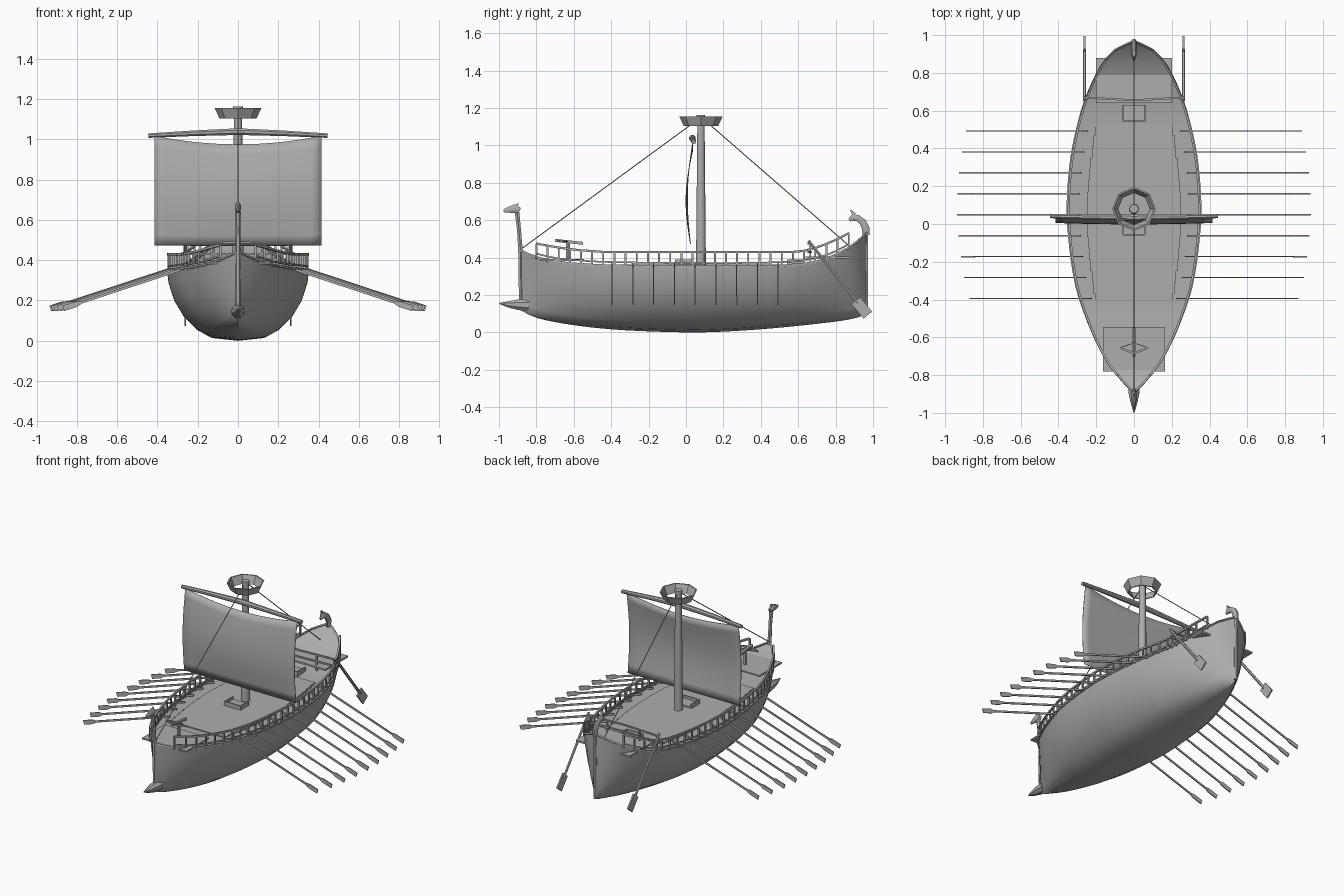
import bpy, bmesh, math
from mathutils import Vector

if "Cube" in bpy.data.objects:
    bpy.data.objects.remove(bpy.data.objects["Cube"])

mat = bpy.data.materials.new("ship grey")
mat.diffuse_color = (0.42, 0.42, 0.42, 1)
mat.use_nodes = True
mat.node_tree.nodes["Principled BSDF"].inputs["Base Color"].default_value = mat.diffuse_color

# hull stations: y, half width, keel height, sheer height
ST = [(-.885, .006, .12, .44), (-.82, .07, .085, .41), (-.7, .158, .055, .38),
      (-.5, .25, .026, .362), (-.3, .312, .01, .356), (0, .35, 0, .352),
      (.15, .35, .002, .352), (.35, .332, .013, .354), (.55, .29, .03, .36),
      (.7, .24, .046, .38), (.83, .175, .062, .43), (.92, .1, .08, .49), (.965, .006, .1, .535)]
# midship section: fraction of width, fraction of height
SEC = [(0, 0), (.37, .04), (.57, .15), (.77, .35), (.9, .57), (.98, .82), (1, 1)]


def station(y):
    """Smoothly interpolated (half width, keel, sheer) at y."""
    y = min(max(y, ST[0][0]), ST[-1][0])
    i = max(k for k in range(len(ST) - 1) if ST[k][0] <= y)
    a, b = ST[i], ST[i + 1]
    p, n = ST[max(i - 1, 0)], ST[min(i + 2, len(ST) - 1)]
    h = b[0] - a[0]
    t = (y - a[0]) / h
    out = []
    for k in (1, 2, 3):
        m0 = (b[k] - p[k]) / (b[0] - p[0]) * h
        m1 = (n[k] - a[k]) / (n[0] - a[0]) * h
        out.append((2*t**3 - 3*t*t + 1) * a[k] + (t**3 - 2*t*t + t) * m0
                   + (3*t*t - 2*t**3) * b[k] + (t**3 - t*t) * m1)
    return out


def finish(name, bm, smooth=None):
    bmesh.ops.recalc_face_normals(bm, faces=bm.faces)
    me = bpy.data.meshes.new(name)
    bm.to_mesh(me)
    bm.free()
    ob = bpy.data.objects.new(name, me)
    bpy.context.collection.objects.link(ob)
    me.materials.append(mat)
    if smooth:
        bpy.ops.object.select_all(action='DESELECT')
        ob.select_set(True)
        bpy.context.view_layer.objects.active = ob
        bpy.ops.object.shade_smooth_by_angle(angle=math.radians(smooth))
    return ob


def loft(bm, rows, close=False):
    """Skin a list of point rows."""
    vs = [[bm.verts.new(p) for p in r] for r in rows]
    n = len(rows[0])
    for a, b in zip(vs, vs[1:]):
        for i in range(n if close else n - 1):
            j = (i + 1) % n
            bm.faces.new((a[i], a[j], b[j], b[i]))
    return vs


def sweep(bm, pts, radii, sides=6, flat=1.0, ref='X'):
    """Capped bar along a path; flat scales its thickness along the ref axis."""
    pts = [Vector(p) for p in pts]
    if not isinstance(radii, (list, tuple)):
        radii = [radii] * len(pts)
    axis = Vector((1, 0, 0)) if ref == 'X' else Vector((0, 1, 0))
    rows = []
    for i, p in enumerate(pts):
        t = (pts[min(i + 1, len(pts) - 1)] - pts[max(i - 1, 0)]).normalized()
        u = t.cross(axis).normalized()
        v = t.cross(u)
        rows.append([p + radii[i] * (math.cos(a) * u + flat * math.sin(a) * v)
                     for a in [(k + .5) * math.tau / sides for k in range(sides)]])
    vs = loft(bm, rows, True)
    bm.faces.new(vs[0])
    bm.faces.new(vs[-1])


def box(bm, x0, x1, y0, y1, z0, z1):
    vs = loft(bm, [[(x0, y0, z), (x1, y0, z), (x1, y1, z), (x0, y1, z)] for z in (z0, z1)], True)
    bm.faces.new(vs[0])
    bm.faces.new(vs[1])


# hull skin and deck
ys = [-.885 + 1.85 * i / 40 for i in range(41)]
ys[-1:] = [.945, .965]
hull_rows, deck_rows = [], []
for y in ys:
    w, k, s = station(y)
    vee = .5 * max(0, (abs(y) - .45) / .5)          # sharper section near the ends
    half = [(w * (f * (1 - vee) + g ** .6 * vee), y, k + g * (s - k)) for f, g in SEC]
    hull_rows.append([(-x, y, z) for x, y, z in half[:0:-1]] + half)
    deck_rows.append([(x * w * .99, y, s - .004) for x in (-1, 0, 1)])
bm = bmesh.new()
loft(bm, hull_rows)
finish("hull", bm, 40)
bm = bmesh.new()
loft(bm, deck_rows)
finish("deck", bm, 30)

# gunwale strips, stem and stern posts, ram
bm = bmesh.new()
for s in (-1, 1):
    sweep(bm, [(s * station(y)[0], y, station(y)[2]) for y in ys], .007, 4, ref='X')
finish("gunwales", bm)
bm = bmesh.new()
sweep(bm, [(0, -.882, .12), (0, -.885, .44), (0, -.893, .55), (0, -.903, .64)],
      [.012, .014, .012, .014], 6)
sweep(bm, [(0, .962, .1), (0, .964, .535)], .012, 6)
finish("end_posts", bm)
bm = bmesh.new()
sweep(bm, [(0, -.84, .145), (0, -.9, .148), (0, -.95, .15), (0, -.998, .155)], [.036, .03, .018, .003], 8)
finish("ram", bm, 40)

# carved bow head and curled stern head
bm = bmesh.new()
sweep(bm, [(0, -.89, .65), (0, -.915, .662), (0, -.945, .656), (0, -.975, .65)], [.018, .026, .018, .008], 8, .65)
sweep(bm, [(0, -.905, .675), (0, -.898, .69)], [.009, .003], 4)
finish("bow_head", bm, 40)
bm = bmesh.new()
sweep(bm, [(0, .962, .52), (0, .96, .56), (0, .945, .59), (0, .92, .61), (0, .895, .615), (0, .872, .60)],
      [.02, .022, .02, .018, .022, .008], 8, .7)
sweep(bm, [(0, .9, .63), (0, .88, .655)], [.014, .004], 4)
finish("stern_head", bm, 40)

# fore and aft platforms, stepped central planking, hatches
bm = bmesh.new()
box(bm, -.165, .165, -.78, -.545, .382, .392)
finish("fore_platform", bm)
bm = bmesh.new()
box(bm, -.2, .2, .64, .88, .395, .407)
finish("aft_platform", bm)
bm = bmesh.new()
n = 16
for i in range(n):
    y = -.43 + .96 * i / n
    w = .2 + .05 * math.sin(math.pi * (i + .5) / n)
    box(bm, -w, w, y, y + .96 / n, .35, .362)
finish("deck_planking", bm)
bm = bmesh.new()
for y0, y1 in ((-.06, .03), (.54, .63)):
    box(bm, -.062, .062, y0, y1, .355, .372)
    for x in (-.058, .058):
        box(bm, x - .004, x + .004, y0, y1, .36, .39)
    box(bm, -.062, .062, y0, y0 + .008, .36, .39)
finish("deck_hatches", bm)

# side railings with posts
def rail_z(y):
    if y < -.5:
        return .435 + .04 * ((-.5 - y) / .3) ** 1.5
    return .43 if y < .58 else .43 + .1 * ((y - .58) / .29) ** 1.6

bm = bmesh.new()
for s in (-1, 1):
    path = [-.8 + 1.67 * i / 28 for i in range(29)]
    top = [(s * (station(y)[0] * .97 + .004), y, rail_z(y)) for y in path]
    sweep(bm, top, .008, 4)
    sweep(bm, [(x, y, station(y)[2] + .018) for x, y, z in top], .006, 4)
    for x, y, z in top:
        sweep(bm, [(x, y, station(y)[2] - .01), (x, y, z)], .007, 4)
# cross rail in front of the aft platform
for z in (.475, .43):
    sweep(bm, [(-.27, .67, z), (0, .655, z), (.27, .67, z)], .007, 4, ref='Y')
for x in (-.25, -.12, .12, .25):
    sweep(bm, [(x, .664, .36), (x, .664, .475)], .007, 4)
finish("railings", bm)

# bolt thrower on the fore platform
bm = bmesh.new()
sweep(bm, [(0, -.63, .385), (0, -.63, .48)], .012, 6)
sweep(bm, [(0, -.70, .492), (0, -.55, .476)], .011, 4)
sweep(bm, [(-.075, -.655, .486), (0, -.685, .488), (.075, -.655, .486)], .007, 4, ref='Y')
sweep(bm, [(-.075, -.655, .486), (0, -.63, .486), (.075, -.655, .486)], .003, 4, ref='Y')
finish("bolt_thrower", bm)

# mast and lookout basket
bm = bmesh.new()
sweep(bm, [(0, .08, .345), (0, .08, 1.15)], [.028, .02], 10)
sweep(bm, [(0, .08, 1.145), (0, .08, 1.162)], .024, 10)
finish("mast", bm, 40)
bm = bmesh.new()
loft(bm, [[(r * math.sin(k * math.tau / 8), .08 + r * math.cos(k * math.tau / 8), z) for k in range(8)]
          for r, z in ((.092, 1.103), (.116, 1.155), (.107, 1.155), (.084, 1.103), (.092, 1.103))], True)
bmesh.ops.remove_doubles(bm, verts=bm.verts, dist=1e-5)
finish("lookout_basket", bm)

# yard and billowing sail
bm = bmesh.new()
sweep(bm, [(-.445, .042, 1.018), (-.22, .037, 1.03), (0, .034, 1.038), (.22, .037, 1.03), (.445, .042, 1.018)],
      [.012, .015, .018, .015, .012], 8, ref='Y')
finish("yard", bm, 40)
bm = bmesh.new()
rows = []
for j in range(11):
    v = j / 10
    row = []
    for i in range(17):
        u = -1 + i / 8
        ztop = 1.018 - .043 * (1 - u * u)
        row.append((.415 * u, .022 + .012 * v - .03 * math.sin(math.pi * v) * (1 - .25 * u * u),
                    .472 + v * (ztop - .472)))
    rows.append(row)
loft(bm, rows)
sail = finish("sail", bm, 60)
mod = sail.modifiers.new("thickness", 'SOLIDIFY')
mod.thickness = .004

# rigging
bm = bmesh.new()
sweep(bm, [(0, -.875, .45), (0, .06, 1.135)], .003, 5)
sweep(bm, [(0, .87, .465), (0, .1, 1.135)], .003, 5)
finish("stays", bm)

# nine rowing oars on each side
bm = bmesh.new()
for s in (-1, 1):
    for i in range(9):
        y = -.395 + .111 * i
        w = station(y)[0]
        p = lambda d: (s * (w + d), y, .352 - .33 * d)
        sweep(bm, [p(-.06), p(.52)], .0085, 4, .5, 'Y')
        sweep(bm, [p(.49), p(.515), p(.58)], [.009, .02, .02], 4, .22, 'Y')
finish("rowing_oars", bm)

# steering oars at the stern
bm = bmesh.new()
for x in (-.262, .262):
    sweep(bm, [(x, .655, .49), (x, .92, .155)], .009, 6)
    sweep(bm, [(x, .908, .17), (x, .972, .092)], .042, 4, .16)
finish("steering_oars", bm)
